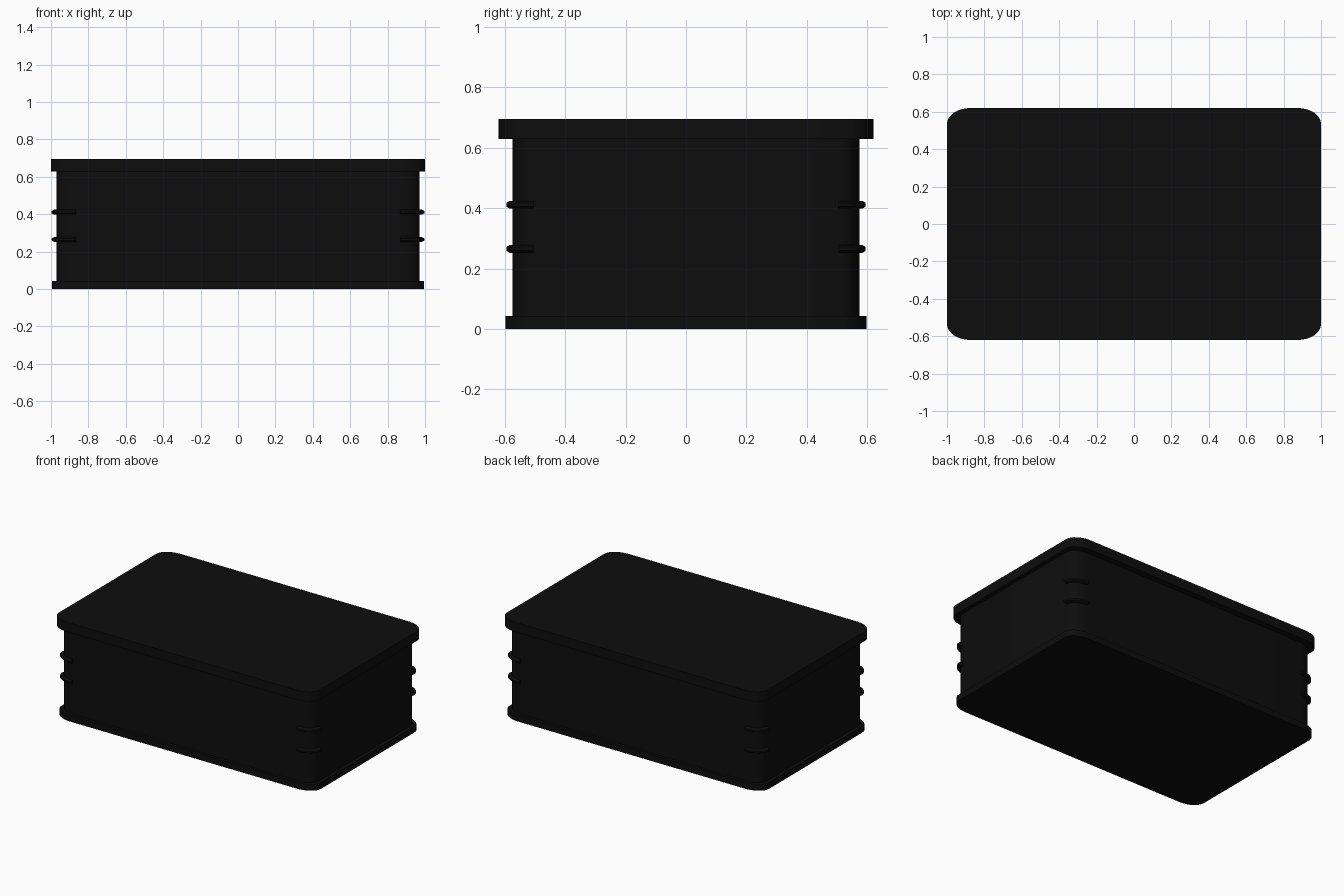
import bpy, bmesh, math

if "Cube" in bpy.data.objects:
    bpy.data.objects.remove(bpy.data.objects["Cube"])

SEG = 8  # segments per rounded corner

mat = bpy.data.materials.new("black_plastic")
mat.diffuse_color = (0.004, 0.004, 0.004, 1)
mat.use_nodes = True
mat.node_tree.nodes["Principled BSDF"].inputs["Base Color"].default_value = mat.diffuse_color


def make_object(name, bm):
    bmesh.ops.recalc_face_normals(bm, faces=bm.faces)
    mesh = bpy.data.meshes.new(name)
    bm.to_mesh(mesh)
    bm.free()
    mesh.materials.append(mat)
    obj = bpy.data.objects.new(name, mesh)
    bpy.context.collection.objects.link(obj)
    bpy.context.view_layer.objects.active = obj
    obj.select_set(True)
    bpy.ops.object.shade_smooth_by_angle(angle=math.radians(30))
    obj.select_set(False)
    return obj


def outline(hx, hy, rx, ry):
    """Rectangle with elliptical corners, counter-clockwise."""
    pts = []
    for q, (sx, sy) in enumerate([(1, 1), (-1, 1), (-1, -1), (1, -1)]):
        for i in range(SEG + 1):
            a = math.pi / 2 * (q + i / SEG)
            pts.append((sx * (hx - rx) + rx * math.cos(a),
                        sy * (hy - ry) + ry * math.sin(a)))
    return pts


def slab(name, hx, hy, rx, ry, z0, z1):
    bm = bmesh.new()
    face = bm.faces.new([bm.verts.new((x, y, z0)) for x, y in outline(hx, hy, rx, ry)])
    ext = bmesh.ops.extrude_face_region(bm, geom=[face], use_keep_orig=True)
    verts = [v for v in ext["geom"] if isinstance(v, bmesh.types.BMVert)]
    bmesh.ops.translate(bm, verts=verts, vec=(0, 0, z1 - z0))
    return make_object(name, bm)


# Base plate, walls and overhanging lid
slab("base", 0.995, 0.597, 0.125, 0.085, 0.0, 0.043)
slab("walls", 0.97, 0.575, 0.105, 0.07, 0.02, 0.66)
slab("lid", 1.0, 0.62, 0.125, 0.085, 0.628, 0.695)

# Two tapered grip ribs wrapped around every corner
CX, CY = 0.865, 0.505
profile = [(-0.015, -0.013), (0.012, -0.013), (0.026, -0.006),
           (0.026, 0.006), (0.012, 0.013), (-0.015, 0.013)]
for level, z in (("lower", 0.265), ("upper", 0.411)):
    bm = bmesh.new()
    for sx in (-1, 1):
        for sy in (-1, 1):
            rings = []
            for i in range(SEG + 1):
                a = math.pi / 2 * i / SEG
                rings.append([bm.verts.new((
                    sx * (CX + (0.105 + d) * math.cos(a)),
                    sy * (CY + (0.07 + 0.75 * d) * math.sin(a)),
                    z + h)) for d, h in profile])
            n = len(profile)
            for r0, r1 in zip(rings, rings[1:]):
                for k in range(n):
                    m = (k + 1) % n
                    bm.faces.new((r0[k], r0[m], r1[m], r1[k]))
            bm.faces.new(rings[0])
            bm.faces.new(rings[-1])
    make_object(level + "_corner_ribs", bm)
